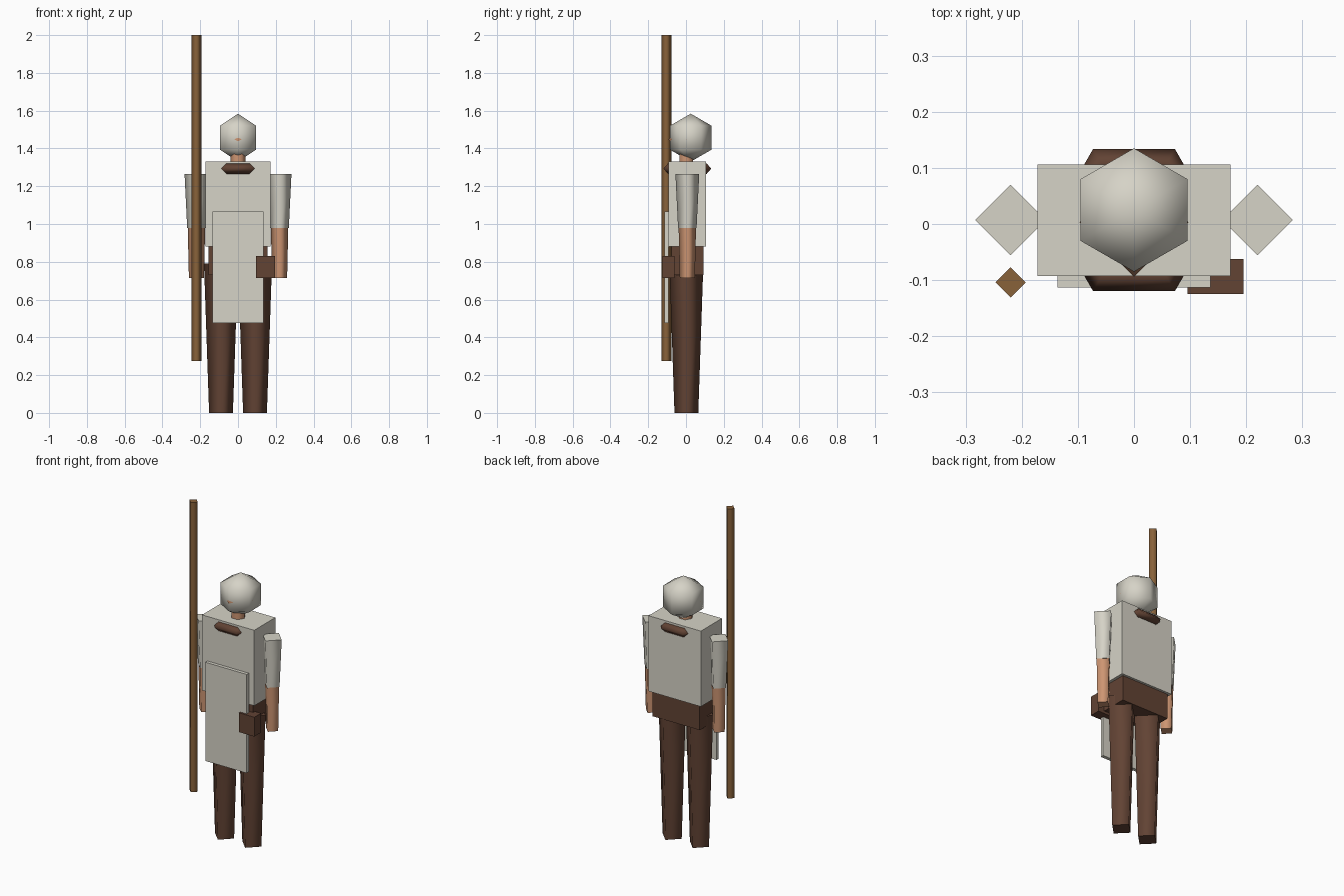
import bpy, bmesh, math
from mathutils import Matrix, Vector

cube = bpy.data.objects.get("Cube")
if cube:
    bpy.data.objects.remove(cube, do_unlink=True)

MID = 0.007  # body centre in depth


def material(name, rgb):
    lin = [((c / 255 + 0.055) / 1.055) ** 2.4 for c in rgb] + [1]
    m = bpy.data.materials.new(name)
    m.use_nodes = True
    m.diffuse_color = lin
    m.node_tree.nodes["Principled BSDF"].inputs["Base Color"].default_value = lin
    return m


cloth = material("pale_cloth", (214, 211, 199))
leather = material("brown_leather", (98, 67, 52))
skin = material("skin", (205, 149, 114))
wood = material("wood", (137, 98, 58))


def finish(name, bm, mat):
    bmesh.ops.recalc_face_normals(bm, faces=bm.faces)
    me = bpy.data.meshes.new(name)
    bm.to_mesh(me)
    bm.free()
    me.materials.append(mat)
    ob = bpy.data.objects.new(name, me)
    bpy.context.collection.objects.link(ob)
    return ob


def box(name, mat, low, high):
    bm = bmesh.new()
    low, high = Vector(low), Vector(high)
    place = Matrix.Translation((low + high) / 2) @ Matrix.Diagonal((high - low).to_4d())
    bmesh.ops.create_cube(bm, size=1, matrix=place)
    return finish(name, bm, mat)


def tube(name, mat, x, y, z0, z1, r0, r1, sides=4):
    """Tapered prism with smooth sides and flat ends."""
    bm = bmesh.new()
    rings = [[bm.verts.new((x + r * math.cos(math.tau * i / sides),
                            y + r * math.sin(math.tau * i / sides), z))
              for i in range(sides)] for z, r in ((z0, r0), (z1, r1))]
    for i in range(sides):
        j = (i + 1) % sides
        bm.faces.new((rings[0][i], rings[0][j], rings[1][j], rings[1][i])).smooth = True
    for ring in rings:
        cap = bm.faces.new(ring)
        for e in cap.edges:
            e.smooth = False
    return finish(name, bm, mat)


def ball(name, mat, centre, radius, segments, rings):
    bm = bmesh.new()
    bmesh.ops.create_uvsphere(bm, u_segments=segments, v_segments=rings,
                              radius=radius, matrix=Matrix.Translation(centre))
    for f in bm.faces:
        f.smooth = True
    return finish(name, bm, mat)


# Trunk and clothing
box("torso", cloth, (-0.172, -0.093, 0.88), (0.172, 0.106, 1.33))
box("pelvis", leather, (-0.155, -0.078, 0.73), (0.155, 0.092, 0.88))
box("apron", cloth, (-0.136, -0.113, 0.477), (0.136, -0.093, 1.065))
box("belt_pouch", leather, (0.095, -0.125, 0.715), (0.195, -0.062, 0.83))

# Limbs
for side, s in (("left", 1), ("right", -1)):
    tube(side + "_leg", leather, s * 0.09, MID - 0.005, 0, 0.79, 0.063, 0.09)
    tube(side + "_sleeve", cloth, s * 0.22, MID, 0.98, 1.265, 0.049, 0.063)
    tube(side + "_forearm", skin, s * 0.22, MID, 0.715, 0.98, 0.04, 0.046)

# Neck, face and hood
tube("neck", skin, 0, MID - 0.005, 1.32, 1.40, 0.041, 0.041, 6)
ball("face", skin, (0, 0.003, 1.448), 0.097, 4, 2)
ball("hood", cloth, (0, 0.025, 1.457), 0.127, 6, 3)

# Collar ring, showing through the chest and the back
bm = bmesh.new()
loops = []
for i in range(6):
    a = math.tau * i / 6
    loop = []
    for j in range(4):
        b = math.tau * j / 4
        r = 0.119 + 0.027 * math.cos(b)
        loop.append(bm.verts.new((r * math.cos(a), MID + r * math.sin(a),
                                  1.293 + 0.027 * math.sin(b))))
    loops.append(loop)
for i in range(6):
    p, q = loops[i], loops[(i + 1) % 6]
    for j in range(4):
        k = (j + 1) % 4
        bm.faces.new((p[j], q[j], q[k], p[k])).smooth = True
finish("collar", bm, leather)

# Staff held at the right
tube("staff", wood, -0.22, -0.104, 0.275, 2.0, 0.027, 0.027)
